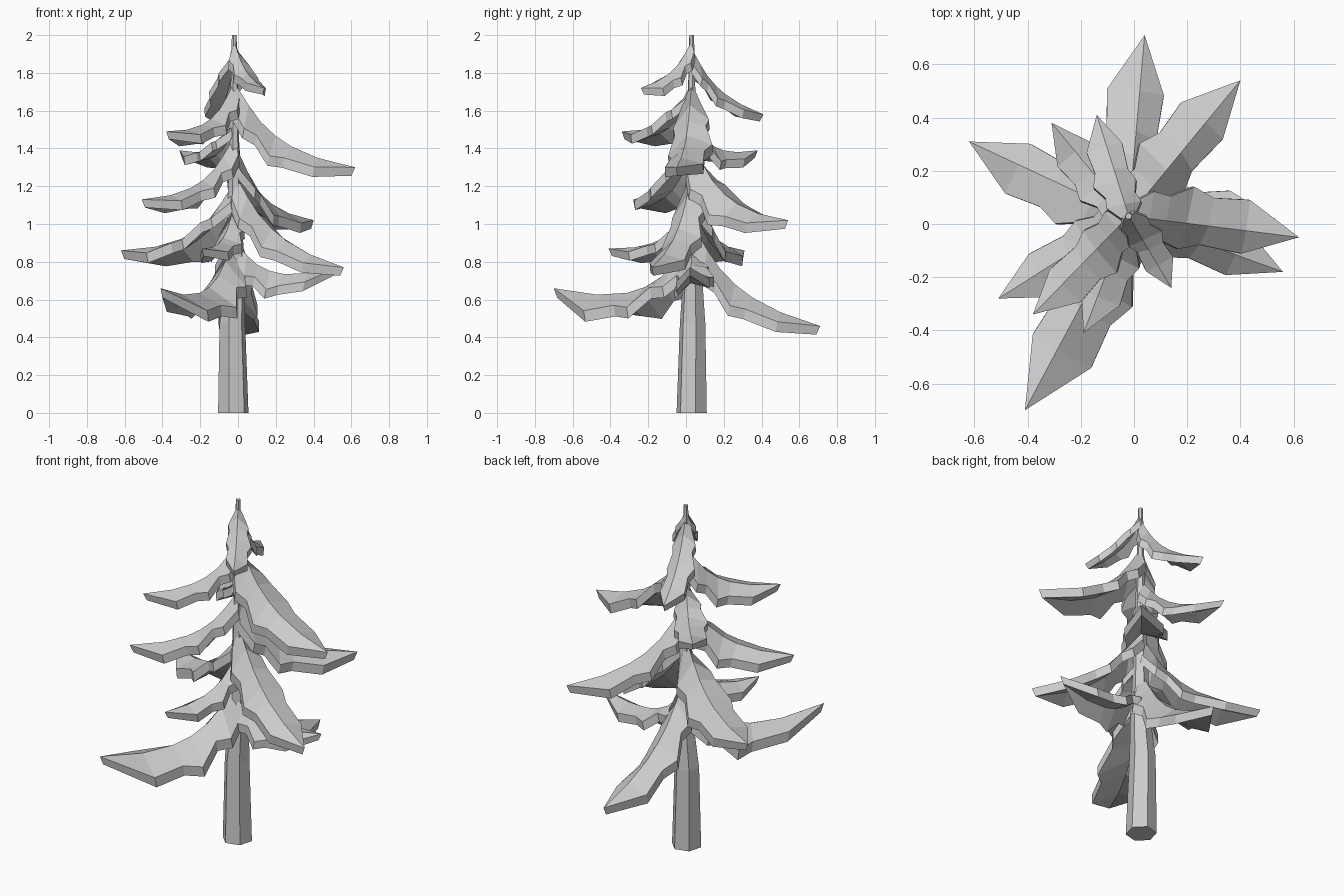
import bpy, bmesh, math
from mathutils import Vector

cube = bpy.data.objects.get("Cube")
if cube:
    bpy.data.objects.remove(cube, do_unlink=True)

grey = bpy.data.materials.new("plain_grey")
grey.use_nodes = True
grey.diffuse_color = (0.6, 0.6, 0.6, 1)
for node in grey.node_tree.nodes:
    if node.type == "BSDF_PRINCIPLED":
        node.inputs["Base Color"].default_value = grey.diffuse_color


def finish(bm, name):
    """Turn a bmesh into a flat-shaded object."""
    bmesh.ops.remove_doubles(bm, verts=bm.verts, dist=0.0005)
    bmesh.ops.recalc_face_normals(bm, faces=bm.faces)
    mesh = bpy.data.meshes.new(name)
    bm.to_mesh(mesh)
    bm.free()
    mesh.materials.append(grey)
    obj = bpy.data.objects.new(name, mesh)
    bpy.context.collection.objects.link(obj)
    return obj


def bridge(bm, ring_a, ring_b):
    """Join two rings of equal size with quads."""
    count = len(ring_a)
    for i in range(count):
        j = (i + 1) % count
        bm.faces.new((ring_a[i], ring_a[j], ring_b[j], ring_b[i]))


AXIS = Vector((-0.02, 0.03, 0))
UP = Vector((0, 0, 1))


def build_trunk():
    """Tapered, slightly bent six-sided trunk: height, radius, x, y."""
    sections = [(0, 0.083, -0.025, 0.03), (0.47, 0.07, -0.03, 0.035),
                (0.7, 0.054, -0.015, 0.035), (1.3, 0.03, -0.02, 0.03),
                (2, 0.013, -0.02, 0.03)]
    bm = bmesh.new()
    rings = []
    for z, radius, x, y in sections:
        ring = []
        for i in range(6):
            angle = math.tau * i / 6 + 0.25
            ring.append(bm.verts.new((x + radius * math.cos(angle),
                                      y + radius * math.sin(angle), z)))
        rings.append(ring)
    for lower, upper in zip(rings, rings[1:]):
        bridge(bm, lower, upper)
    bm.faces.new(rings[0])
    bm.faces.new(rings[-1])
    finish(bm, "trunk")


# Branch outline as fractions of length: distance, sideways offset, height
LEFT = [(0, 0.07, 0.56), (0.13, 0.16, 0.41), (0.23, 0.145, 0.36),
        (0.36, 0.215, 0.2), (0.48, 0.165, 0.15), (0.69, 0.18, 0.035)]
RIDGE = [(0, 0, 0.72), (0.12, 0, 0.53), (0.22, 0, 0.39),
         (0.34, 0, 0.275), (0.47, 0, 0.185), (0.69, 0, 0.085)]
RIGHT = [(0, -0.06, 0.5), (0.1, -0.14, 0.34), (0.2, -0.115, 0.28),
         (0.31, -0.155, 0.11), (0.43, -0.115, 0.09), (0.68, -0.135, 0.01)]


def build_branch(name, tip_x, tip_y, tip_z, root_z, roll):
    """Drooping ridged frond with saw-tooth lobes and a thick rim."""
    reach = Vector((tip_x, tip_y, 0)) - AXIS
    length = reach.length
    out = reach.normalized()
    side = Vector((-out.y, out.x, 0)) - UP * roll
    breadth = 0.85 * length + 0.1
    thick = 0.03 + 0.035 * length
    base = root_z - RIDGE[0][2] * length
    lift = tip_z - base
    bm = bmesh.new()
    rings = []
    for station in zip(LEFT, RIDGE, RIGHT):
        top = [AXIS + reach * t + side * offset * breadth
               + UP * (base + height * length + lift * t)
               for t, offset, height in station]
        under = [p - UP * thick - out * 0.01 for p in reversed(top)]
        rings.append([bm.verts.new(p) for p in top + under])
    for inner, outer in zip(rings, rings[1:]):
        bridge(bm, inner, outer)
    # Pointed end with a single upright edge
    point = AXIS + reach + UP * tip_z
    high = bm.verts.new(point)
    low = bm.verts.new(point - UP * thick * 0.85 - out * 0.02)
    a, b, c, d, e, f = rings[-1]
    for face in ((a, b, high), (b, c, high), (d, e, low), (e, f, low),
                 (c, d, low, high), (f, a, high, low)):
        bm.faces.new(face)
    # End inside the trunk
    a, b, c, d, e, f = rings[0]
    bm.faces.new((a, b, e, f))
    bm.faces.new((b, c, d, e))
    finish(bm, name)


# Branches from the top down: tip x, tip y, tip height, root height, roll
BRANCHES = [
    (0.14, -0.24, 1.72, 1.97, 0.3), (-0.14, 0.41, 1.58, 1.93, 0),
    (-0.38, -0.34, 1.49, 1.75, 0), (0.62, -0.05, 1.3, 1.75, 0),
    (-0.31, 0.38, 1.39, 1.56, 0), (-0.51, -0.28, 1.13, 1.46, 0),
    (0.4, 0.54, 1.02, 1.43, 0), (0.56, -0.18, 0.77, 1.27, 0),
    (-0.62, 0.31, 0.86, 1.22, 0), (-0.19, -0.41, 0.87, 1.1, 0),
    (0.04, 0.71, 0.46, 1.0, 0), (-0.41, -0.7, 0.66, 0.92, 0.3),
    (0.53, 0.02, 0.77, 0.91, 0),
]

build_trunk()
for number, spec in enumerate(BRANCHES, 1):
    build_branch(f"branch_{number}", *spec)
